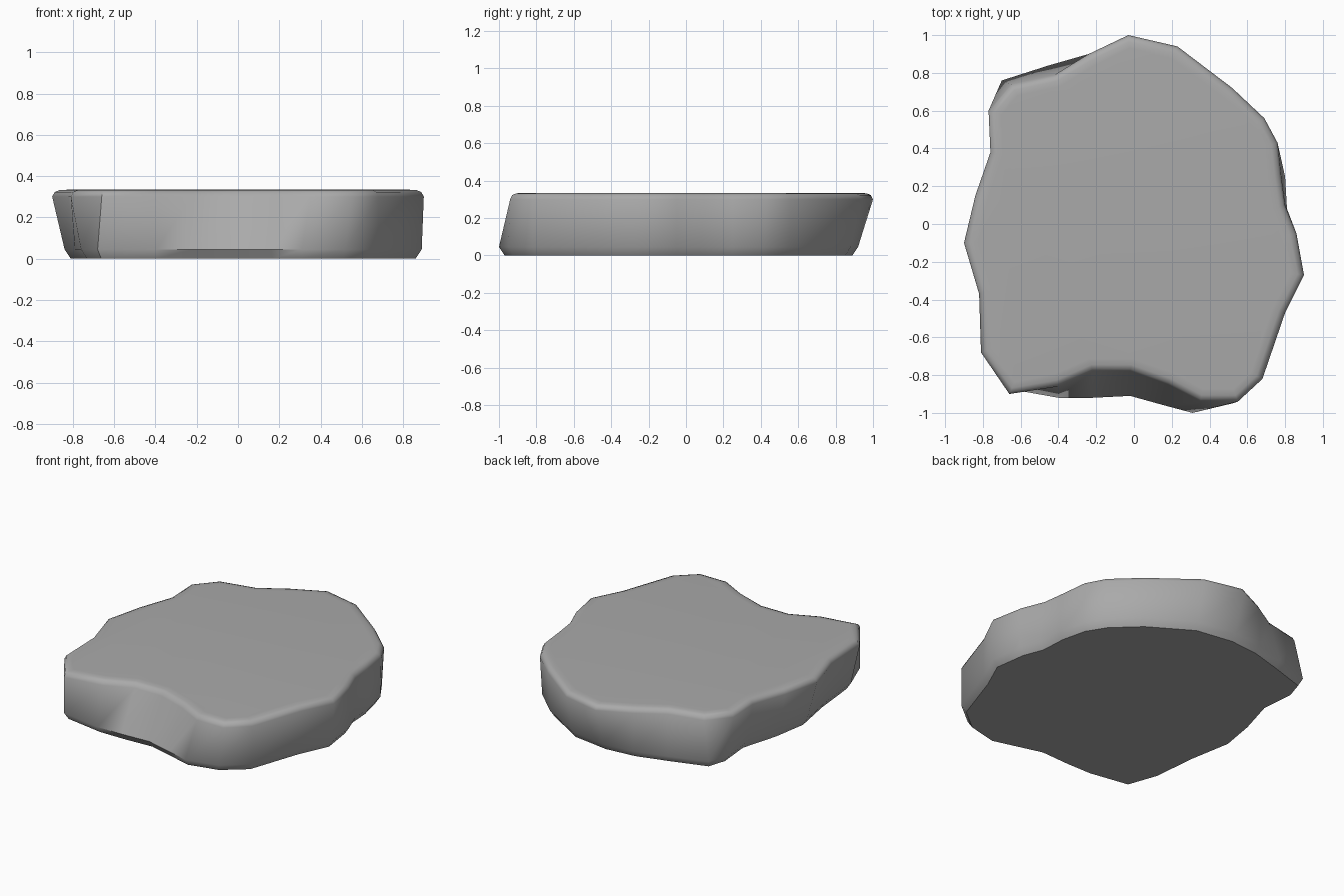
import bpy
import bmesh
import math
from mathutils import Vector

default_cube = bpy.data.objects.get("Cube")
if default_cube:
    bpy.data.objects.remove(default_cube, do_unlink=True)

# Irregular outlines in hundredths, counterclockwise from the back tip:
# upper rim x, y, then lower rim x, y
RIMS = [
    (-3, 100, -3, 92), (-24, 90, -24, 90), (-42, 79, -45, 84),
    (-65, 74, -70, 76), (-77, 60, -75, 62), (-76, 38, -73, 40),
    (-84, 15, -80, 16), (-90, -10, -84, -8), (-82, -37, -79, -36),
    (-81, -68, -76, -66), (-66, -90, -68, -87), (-40, -86, -40, -92),
    (-22, -78, -22, -92), (-2, -78, -2, -91), (18, -85, 16, -96),
    (35, -94, 31, -100), (55, -94, 52, -95), (68, -82, 68, -82),
    (80, -47, 80, -47), (90, -27, 89, -27), (86, -5, 86, -5),
    (80, 10, 81, 8), (78, 25, 80, 25), (76, 43, 76, 42),
    (69, 56, 68, 55), (52, 72, 51, 71), (23, 94, 23, 88),
]
upper_rim = [Vector((r[0], r[1])) / 100 for r in RIMS]
lower_rim = [Vector((r[2], r[3])) / 100 for r in RIMS]


def inset(outline, distance):
    """Move every outline point inward along its averaged normal."""
    result = []
    for i, point in enumerate(outline):
        along = outline[(i + 1) % len(outline)] - outline[i - 1]
        inward = Vector((-along.y, along.x)).normalized()
        result.append(point + inward * distance)
    return result


def make_material(name, colour):
    material = bpy.data.materials.new(name)
    material.use_nodes = True
    material.diffuse_color = colour
    shader = material.node_tree.nodes["Principled BSDF"]
    shader.inputs["Base Color"].default_value = colour
    shader.inputs["Roughness"].default_value = 0.9
    return material


def loft(name, sections, material):
    """Bridge stacked outlines and close both ends."""
    bm = bmesh.new()
    rings = [[bm.verts.new((p.x, p.y, z)) for p in outline]
             for outline, z in sections]
    for below, above in zip(rings, rings[1:]):
        for i in range(len(below)):
            bm.faces.new((below[i - 1], below[i], above[i], above[i - 1]))
    bm.faces.new(list(reversed(rings[0])))
    bm.faces.new(rings[-1])
    bmesh.ops.recalc_face_normals(bm, faces=bm.faces)
    mesh = bpy.data.meshes.new(name)
    bm.to_mesh(mesh)
    bm.free()
    mesh.materials.append(material)
    obj = bpy.data.objects.new(name, mesh)
    bpy.context.collection.objects.link(obj)
    return obj


stone_grey = make_material("stone grey", (0.4, 0.4, 0.4, 1))

# Slab: chamfered base, leaning wall, rounded upper edge, flat top
stone_slab = loft("stone_slab", [
    (inset(lower_rim, 0.03), 0),
    (lower_rim, 0.045),
    (upper_rim, 0.3),
    (inset(upper_rim, 0.012), 0.323),
    (inset(upper_rim, 0.035), 0.332),
    (inset(upper_rim, 0.07), 0.334),
], stone_grey)

bpy.ops.object.select_all(action="DESELECT")
stone_slab.select_set(True)
bpy.context.view_layer.objects.active = stone_slab
bpy.ops.object.shade_smooth_by_angle(angle=math.radians(50))
